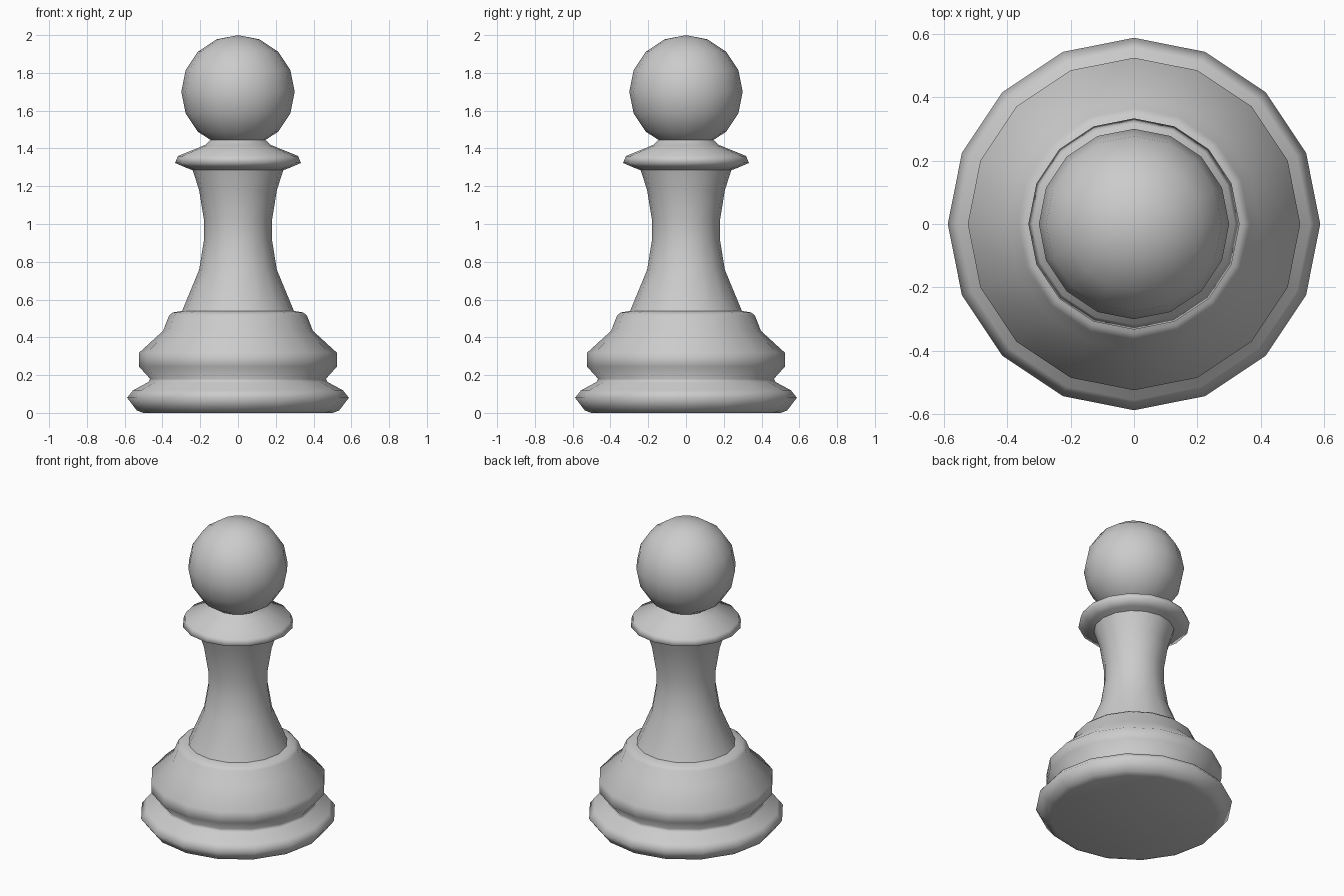
import bpy, bmesh
from math import sin, cos, pi

if "Cube" in bpy.data.objects:
    bpy.data.objects.remove(bpy.data.objects["Cube"])

SIDES = 16


def lathe(name, profile):
    """Revolve (radius, height) points around z; zero radius becomes a pole."""
    bm = bmesh.new()
    rings = []
    for r, z in profile:
        if r < 1e-5:
            rings.append([bm.verts.new((0, 0, z))] * SIDES)
        else:
            rings.append([bm.verts.new((r * cos(2 * pi * i / SIDES),
                                        r * sin(2 * pi * i / SIDES), z))
                          for i in range(SIDES)])
    for a, b in zip(rings, rings[1:]):
        for i in range(SIDES):
            j = (i + 1) % SIDES
            quad = [a[i], a[j], b[j], b[i]]
            face = bm.faces.new(list(dict.fromkeys(quad)))
            face.smooth = True
    bmesh.ops.recalc_face_normals(bm, faces=bm.faces)
    # The open shells must face outward
    if sum(f.normal.dot(f.calc_center_median()) * f.calc_area() for f in bm.faces) < 0 and name == "base":
        bmesh.ops.reverse_faces(bm, faces=bm.faces)
    elif name != "base":
        f = max(bm.faces, key=lambda f: f.calc_center_median().xy.length)
        if f.normal.xy.dot(f.calc_center_median().xy) < 0:
            bmesh.ops.reverse_faces(bm, faces=bm.faces)
    mesh = bpy.data.meshes.new(name)
    bm.to_mesh(mesh)
    bm.free()
    obj = bpy.data.objects.new(name, mesh)
    bpy.context.collection.objects.link(obj)
    return obj


# Stepped foot: bottom disc, rim, groove, bulge and shoulder
lathe("base", [(0, 0), (0.50, 0), (0.535, 0.012), (0.587, 0.08), (0.555, 0.12),
               (0.475, 0.163), (0.465, 0.18), (0.524, 0.245), (0.524, 0.318),
               (0.397, 0.434), (0.365, 0.515), (0.345, 0.532), (0.296, 0.54)])

# Waisted stem
lathe("stem", [(0.296, 0.54), (0.206, 0.757), (0.18, 0.915), (0.18, 1.02),
               (0.206, 1.18), (0.24, 1.285)])

# Thin flared collar and neck
lathe("collar", [(0.24, 1.285), (0.275, 1.298), (0.333, 1.323), (0.318, 1.36),
                 (0.175, 1.418), (0.145, 1.445)])

# Ball head, starting where it meets the neck
ball = [(0.3 * sin(k * pi / 8), 1.7 - 0.3 * cos(k * pi / 8)) for k in range(2, 9)]
lathe("head", [(0.145, 1.445)] + ball)
